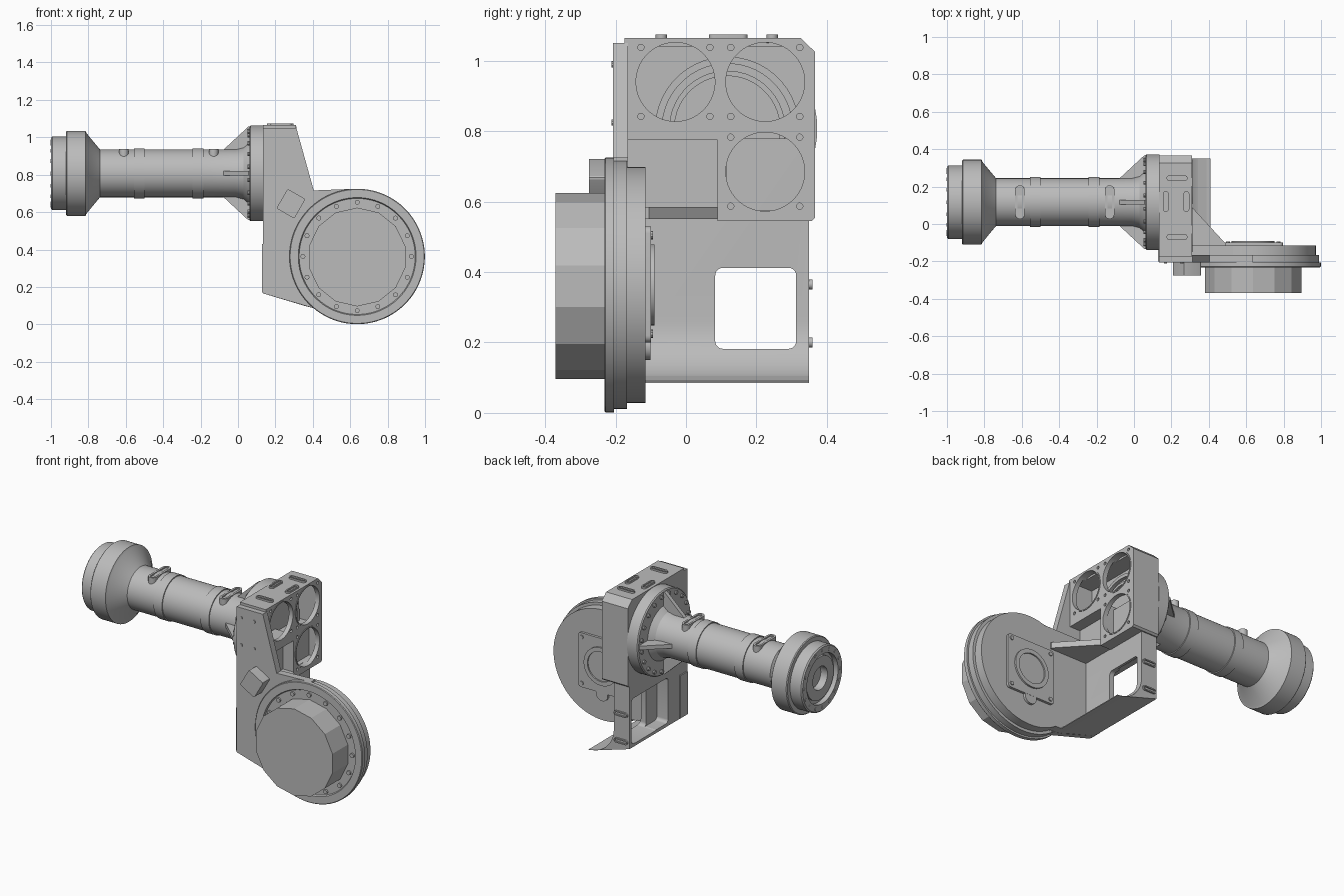
import bpy, bmesh
from math import sin, cos, pi
from mathutils import Vector, Matrix

if "Cube" in bpy.data.objects:
    bpy.data.objects.remove(bpy.data.objects["Cube"])

grey = bpy.data.materials.new("machined grey")
grey.use_nodes = True
grey.diffuse_color = (0.5, 0.5, 0.5, 1)
grey.node_tree.nodes["Principled BSDF"].inputs["Base Color"].default_value = (0.5, 0.5, 0.5, 1)
parts = []


def finish(name, bm):
    bmesh.ops.recalc_face_normals(bm, faces=bm.faces)
    me = bpy.data.meshes.new(name)
    bm.to_mesh(me)
    bm.free()
    ob = bpy.data.objects.new(name, me)
    me.materials.append(grey)
    bpy.context.scene.collection.objects.link(ob)
    parts.append(ob)
    return ob


def place(axis, u, v, t):
    """Map a 2D profile point and a depth to space."""
    return Vector({"x": (t, u, v), "y": (u, t, v), "z": (u, v, t)}[axis])


def add_prism(bm, axis, pts, a, b):
    low = [bm.verts.new(place(axis, u, v, a)) for u, v in pts]
    high = [bm.verts.new(place(axis, u, v, b)) for u, v in pts]
    bm.faces.new(low)
    bm.faces.new(high)
    for i in range(len(pts)):
        j = (i + 1) % len(pts)
        bm.faces.new((low[i], low[j], high[j], high[i]))


def prisms(name, axis, items):
    bm = bmesh.new()
    for pts, a, b in items:
        add_prism(bm, axis, pts, a, b)
    return finish(name, bm)


def circle(u, v, r, n=48):
    return [(u + r * cos(2 * pi * (i + .5) / n), v + r * sin(2 * pi * (i + .5) / n)) for i in range(n)]


def rounded(u0, u1, v0, v1, r, n=6):
    pts = []
    for k, (u, v) in enumerate(((u1 - r, v1 - r), (u0 + r, v1 - r), (u0 + r, v0 + r), (u1 - r, v0 + r))):
        pts += [(u + r * cos(pi / 2 * (k + i / n)), v + r * sin(pi / 2 * (k + i / n))) for i in range(n + 1)]
    return pts


def lathe(name, axis, cu, cv, profile, n=72):
    """Closed turned part from (depth, radius) pairs; both ends are capped."""
    bm = bmesh.new()
    rings = [[bm.verts.new(place(axis, u, v, t)) for u, v in circle(cu, cv, r, n)] for t, r in profile]
    for p, q in zip(rings, rings[1:]):
        for i in range(n):
            j = (i + 1) % n
            bm.faces.new((p[i], p[j], q[j], q[i]))
    bm.faces.new(rings[0])
    bm.faces.new(rings[-1])
    return finish(name, bm)


def cut(ob, *cutters):
    """Subtract the cutters, then discard them."""
    for c in cutters:
        m = ob.modifiers.new("cut", "BOOLEAN")
        m.operation, m.solver, m.object = "DIFFERENCE", "EXACT", c
        c.hide_render = True
    bpy.context.view_layer.update()
    me = bpy.data.meshes.new_from_object(ob.evaluated_get(bpy.context.evaluated_depsgraph_get()))
    ob.modifiers.clear()
    ob.data = me
    for c in cutters:
        parts.remove(c)
        bpy.data.objects.remove(c)


# Arm: turned tube with end cap, flange, cone, bands and mounting flange
AY, AZ = 0.117, 0.807
lathe("arm_tube", "x", AY, AZ, [
    (-.94, .03), (-.94, .07), (-.985, .07), (-.985, .13), (-.97, .13), (-.97, .15), (-1, .15), (-1, .19),
    (-.993, .197), (-.92, .197), (-.92, .222), (-.915, .227), (-.815, .227), (-.81, .215), (-.738, .128),
    (-.557, .128), (-.557, .134), (-.5, .134), (-.5, .128), (-.242, .128), (-.242, .134), (-.185, .134),
    (-.185, .128), (-.01, .128), (.03, .138), (.062, .165), (.062, .25), (.068, .256), (.136, .256)])
prisms("cap_bolts", "x", [(circle(AY + .172 * cos(a), AZ + .172 * sin(a), .01, 10), -1.003, -.99)
                          for a in [2 * pi * i / 16 for i in range(16)]])
prisms("flange_bolts", "x", [(circle(AY + .228 * cos(a), AZ + .228 * sin(a), .011, 10), .05, .07)
                             for a in [2 * pi * (i + .5) / 20 for i in range(20)]])

# Four triangular ribs behind the mounting flange
for i in range(4):
    rib = prisms("arm_rib_%d" % (i + 1), "y", [([(-.085, .12), (.065, .12), (.065, .25), (.055, .25)], -.012, .012)])
    rib.data.transform(Matrix.Translation((0, AY, AZ)) @ Matrix.Rotation(i * pi / 2, 4, "X"))


# Raised slotted lugs: outer oval with a sunken centre
def lug(name, axis, u, v, du, dv, base, top):
    ob = prisms(name, axis, [(rounded(u - du, u + du, v - dv, v + dv, min(du, dv) * .99), base, top)])
    k = min(du, dv) * .5
    cut(ob, prisms("slot", axis, [(rounded(u - du + k, u + du - k, v - dv + k, v + dv - k, k * .95),
                                   top - .008, top + .02)]))


for i, x in enumerate((-.61, -.13)):
    lug("arm_lug_%d" % (i + 1), "z", x, AY, .025, .09, .88, .938)
for i, (x, y, du, dv) in enumerate(((.23, .245, .056, .016), (.23, -.07, .056, .016),
                                   (.17, .12, .016, .055), (.28, .12, .016, .055))):
    lug("top_lug_%d" % (i + 1), "z", x, y, du, dv, 1.05, 1.075)
for i, z in enumerate((.2, .365)):
    lug("side_lug_%d" % (i + 1), "y", .19, z, .045, .014, .34, .36)

# Upper housing: hollow L-shaped box with three round openings
L = [(-.175, .775), (.09, .775), (.09, .545), (.357, .545), (.367, .555), (.367, 1.025), (.325, 1.065), (-.175, 1.065)]
inner = [(-.15, .8), (.115, .8), (.115, .575), (.34, .575), (.34, 1.015), (.315, 1.04), (-.15, 1.04)]
holes = [(-.03, .94), (.225, .94), (.225, .685)]
housing = prisms("upper_housing", "x", [(L, .135, .31)])
cut(housing,
    prisms("cavity", "x", [(inner, .17, .285)]),
    prisms("openings", "x", [(circle(y, z, .112), .27, .33) for y, z in holes]),
    prisms("screw_holes", "x", [(circle(y + a * .098, z + b * .098, .009, 12), .295, .33)
                                for y, z in holes for a in (-1, 1) for b in (-1, 1)]),
    prisms("floor_opening", "z", [(rounded(.17, .225, .13, .33, .01), .5, .6)]))

# Rims around the openings and stepped rings on the rear wall
for i, (y, z) in enumerate(holes):
    rim = prisms("opening_rim_%d" % (i + 1), "x", [(circle(y, z, .119), .3, .313)])
    cut(rim, prisms("bore", "x", [(circle(y, z, .112), .29, .33)]))
for i, (ro, ri, depth) in enumerate(((.205, .185, .19), (.165, .15, .185))):
    ring = prisms("bearing_ring_%d" % (i + 1), "x", [(circle(AY, AZ, ro), .165, depth)])
    corner = [(-.2, .5), (.1, .5), (.1, .785), (-.2, .785)]
    cut(ring, prisms("bore", "x", [(circle(AY, AZ, ri), .1, .3)]),
        prisms("corner", "x", [(corner, .1, .3)]))

# Lower housing: wall that sweeps outwards at the foot, open at the rear, with a window
sweep = [(.41 - .17 * sin(pi / 2 * i / 10), .26 - .17 * cos(pi / 2 * i / 10)) for i in range(11)]
body = [(.135, .165), (.41, .085)] + sweep + [(.24, .78), (.135, .78)]
lower = prisms("lower_housing", "y", [(body, -.17, .35)])
cut(lower,
    prisms("rear_pocket", "x", [(rounded(-.02, .33, .185, .46, .02), .1, .21)]),
    prisms("window", "x", [(rounded(.083, .313, .182, .412, .022), .1, .5)]),
    prisms("floor_duct", "z", [(rounded(.17, .225, .13, .33, .01), .4, .76)]))

# Front plate carrying the drive, with four screws
plate = [(.135, .165), (.41, .085), (.637, .05), (.637, .725), (.405, .716), (.312, 1.05), (.135, 1.05)]
prisms("front_plate", "y", [(plate, -.207, -.165)])
prisms("plate_web", "y", [([(.135, .165), (.41, .085), (.637, .08), (.637, .68), (.135, .68)], -.17, -.115)])
prisms("plate_screws", "y", [(circle(x, z, .009, 10), -.212, -.2) for x in (.168, .255) for z in (.825, .99)])
prisms("rear_lip", "x", [([(-.2, .17), (-.13, .17), (-.13, .43), (-.2, .43)], .128, .14)])

# Drive: stepped disc, faceted drum, bolt ring and rear cover
DX, DZ = 0.637, 0.363
lathe("drive_disc", "y", DX, DZ, [
    (-.222, .27), (-.222, .31), (-.232, .315), (-.232, .358), (-.228, .362), (-.205, .362), (-.205, .352),
    (-.167, .352), (-.167, .335), (-.115, .335)], 96)
prisms("motor_drum", "y", [(circle(DX, DZ - .003, .264, 14), -.37, -.2)])
prisms("drive_bolts", "y", [(circle(DX + .29 * cos(a), DZ + .29 * sin(a), .013, 12), -.232, -.215)
                            for a in [2 * pi * i / 16 for i in range(16)]])
prisms("rear_cover", "y", [(rounded(DX - .16, DX + .16, .2, .53, .02), -.12, -.1)])
prisms("cover_tab", "y", [(circle(DX, .19, .04, 20), -.12, -.101)])
cover = lathe("cover_ring", "y", DX, DZ, [(-.11, .115), (-.09, .115), (-.09, .09), (-.098, .09)], 48)
prisms("cover_screws", "y", [(circle(DX + a * .135, .365 + b * .14, .012, 10), -.11, -.094)
                             for a in (-1, 1) for b in (-1, 1)])

# Horizontal gusset between drive and housing
prisms("gusset", "z", [([(.2, -.13), (.49, -.13), (.49, -.105), (.31, .09), (.2, .09)], .55, .585)])

# Tilted block on the front plate
block = prisms("sensor_block", "y", [(rounded(-.055, .055, -.06, .06, .008, 2), -.275, -.2)])
block.data.transform(Matrix.Translation((.283, 0, .645)) @ Matrix.Rotation(pi / 6, 4, "Y"))

bpy.ops.object.select_all(action="DESELECT")
for ob in parts:
    ob.select_set(True)
bpy.context.view_layer.objects.active = parts[0]
bpy.ops.object.shade_smooth_by_angle(angle=pi / 8)
